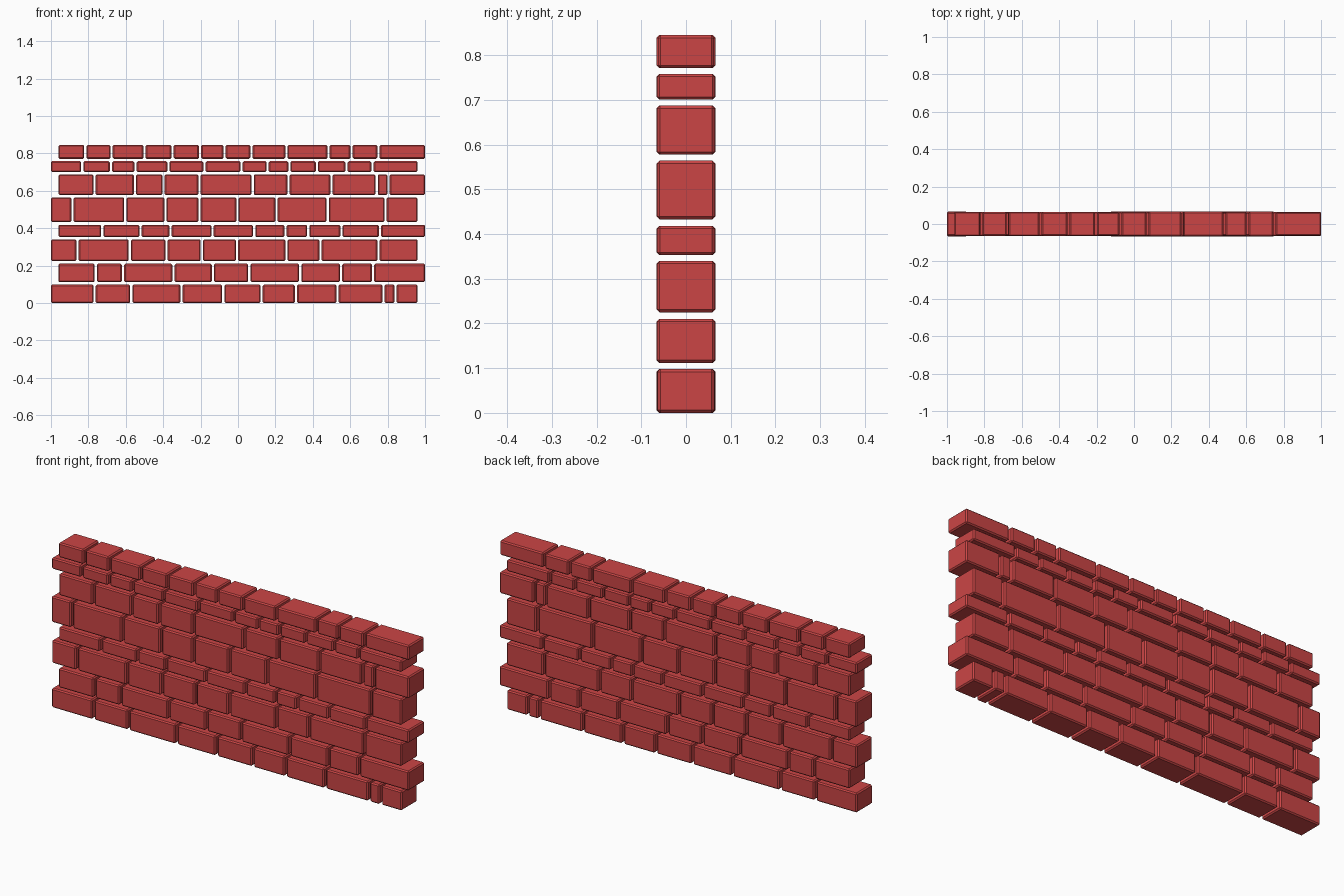
import bpy, bmesh, random
from mathutils import Matrix

random.seed(4)
GAP = 0.0125      # open joint between bricks
BEVEL = 0.006

brick_red = bpy.data.materials.new("brick red")
brick_red.diffuse_color = (0.60, 0.06, 0.06, 1)

# Each course: bottom z, top z, and the joint centres along x
COURSES = [
    (0.000, 0.098, [-.767, -.570, -.302, -.078, .126, .310, .532, .778, .842]),
    (0.112, 0.210, [-.760, -.615, -.345, -.134, .061, .332, .551, .722]),
    (0.225, 0.340, [-.858, -.578, -.382, -.193, -.005, .259, .441, .751]),
    (0.353, 0.418, [-.725, -.521, -.361, -.136, .086, .254, .375, .553, .759]),
    (0.433, 0.564, [-.885, -.602, -.388, -.206, -.003, .206, .479, .789]),
    (0.578, 0.687, [-.767, -.551, -.398, -.206, .078, .270, .500, .741, .805]),
    (0.701, 0.758, [-.832, -.679, -.548, -.372, -.179, .019, .158, .275, .422,
                    .580, .719]),
    (0.771, 0.845, [-.816, -.676, -.500, -.350, -.203, -.072, .072, .259, .484,
                    .607, .751]),
]


def add_brick(bm, x0, x1, z0, z1):
    """One block with slightly varied depth."""
    depth = 2 * random.uniform(0.0625, 0.066)
    m = (Matrix.Translation(((x0 + x1) / 2, 0, (z0 + z1) / 2))
         @ Matrix.Diagonal((x1 - x0, depth, z1 - z0, 1)))
    bmesh.ops.create_cube(bm, size=1, matrix=m)


# Alternate courses are shifted, leaving toothed wall ends
for i, (z0, z1, joints) in enumerate(COURSES):
    left, right = (-1.0, 0.96) if i % 2 == 0 else (-0.96, 1.0)
    starts = [left] + [j + GAP / 2 for j in joints]
    ends = [j - GAP / 2 for j in joints] + [right]
    bm = bmesh.new()
    for x0, x1 in zip(starts, ends):
        add_brick(bm, x0, x1, z0, z1)
    # Chamfered brick edges
    bmesh.ops.bevel(bm, geom=bm.edges[:], offset=BEVEL, segments=1,
                    affect='EDGES', profile=0.5)
    mesh = bpy.data.meshes.new(f"brick_course_{i + 1}")
    bm.to_mesh(mesh)
    bm.free()
    mesh.materials.append(brick_red)
    obj = bpy.data.objects.new(f"brick_course_{i + 1}", mesh)
    bpy.context.collection.objects.link(obj)
